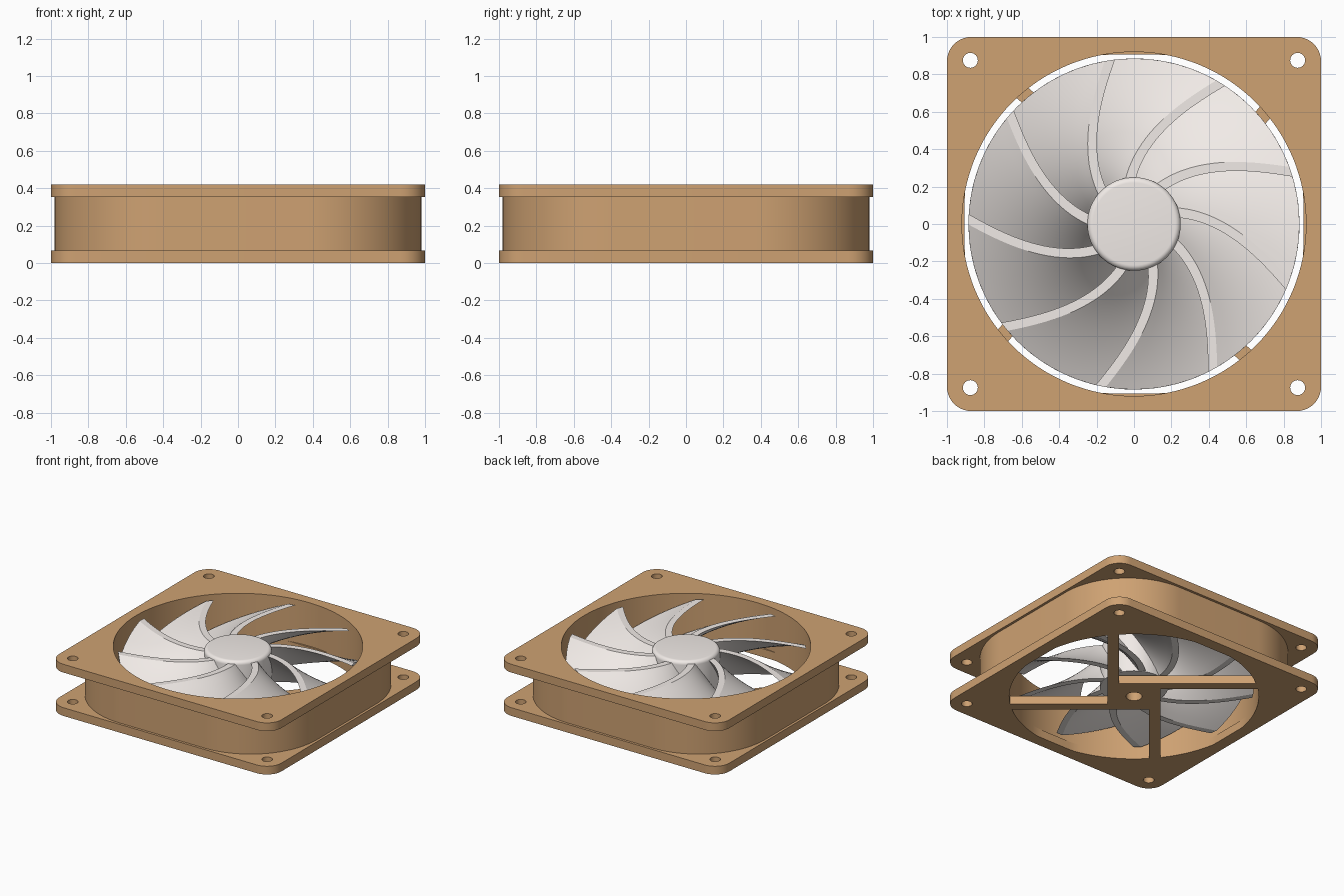
import bpy, bmesh
from math import sin, cos, pi, radians, sqrt

if "Cube" in bpy.data.objects:
    bpy.data.objects.remove(bpy.data.objects["Cube"])


def material(name, color):
    m = bpy.data.materials.new(name)
    m.diffuse_color = (*color, 1)
    m.use_nodes = True
    m.node_tree.nodes["Principled BSDF"].inputs["Base Color"].default_value = m.diffuse_color
    return m


tan = material("tan_plastic", (0.62, 0.36, 0.17))
pale = material("pale_plastic", (0.88, 0.83, 0.80))


def circle(r, n, cx=0, cy=0):
    return [(cx + r * cos(2 * pi * i / n), cy + r * sin(2 * pi * i / n)) for i in range(n)]


def rounded_square(half, r, n):
    pts = []
    for q, (sx, sy) in enumerate([(1, 1), (-1, 1), (-1, -1), (1, -1)]):
        for i in range(n + 1):
            a = pi / 2 * (q + i / n)
            pts.append((sx * (half - r) + r * cos(a), sy * (half - r) + r * sin(a)))
    return pts


def finish(ob, mat, angle=30):
    ob.data.materials.append(mat)
    bpy.ops.object.select_all(action='DESELECT')
    ob.select_set(True)
    bpy.context.view_layer.objects.active = ob
    if ob.type == 'CURVE':
        bpy.ops.object.convert(target='MESH')
    bpy.ops.object.shade_smooth_by_angle(angle=radians(angle))


def plate(name, loops, z0, z1, mat):
    """Flat plate from an outline and its hole loops."""
    cu = bpy.data.curves.new(name, 'CURVE')
    cu.dimensions = '2D'
    cu.fill_mode = 'BOTH'
    cu.extrude = (z1 - z0) / 2
    for pts in loops:
        sp = cu.splines.new('POLY')
        sp.points.add(len(pts) - 1)
        for p, (x, y) in zip(sp.points, pts):
            p.co = (x, y, 0, 1)
        sp.use_cyclic_u = True
    ob = bpy.data.objects.new(name, cu)
    bpy.context.collection.objects.link(ob)
    ob.location.z = (z0 + z1) / 2
    finish(ob, mat)


def mesh_object(name, bm, mat, angle=30):
    bmesh.ops.recalc_face_normals(bm, faces=bm.faces)
    me = bpy.data.meshes.new(name)
    bm.to_mesh(me)
    bm.free()
    ob = bpy.data.objects.new(name, me)
    bpy.context.collection.objects.link(ob)
    finish(ob, mat, angle)


# Square flanges with rounded corners, opening and screw holes
outline = rounded_square(1.0, 0.13, 10)
opening = circle(0.92, 128)
holes = [circle(0.04, 24, sx * 0.875, sy * 0.875) for sx in (-1, 1) for sy in (-1, 1)]
# the lower opening is slightly flattened on its four sides
flat_opening = [tuple(max(-0.905, min(0.905, c)) for c in p) for p in opening]
plate("lower_flange", [outline, flat_opening] + holes, 0, 0.067, tan)
plate("upper_flange", [outline, opening] + holes, 0.353, 0.42, tan)

# Duct between the flanges: softly rounded square outside, round inside
plate("duct", [rounded_square(0.98, 0.6, 32), opening], 0.067, 0.353, tan)

# Pinwheel motor mount with four offset struts
mount = []
for k in range(4):
    t = radians(50 + 90 * k)
    for x, y in [(sqrt(0.925**2 - 0.194**2), -0.194), (sqrt(0.925**2 - 0.112**2), -0.112),
                 (0.194, -0.112)]:
        mount.append((x * cos(t) - y * sin(t), x * sin(t) + y * cos(t)))
plate("motor_mount", [mount, circle(0.06, 32)], 0, 0.067, tan)

# Rotor hub with a rounded top edge
profile = [(0.25, 0.075)] + [(0.22 + 0.03 * cos(pi / 12 * i), 0.38 + 0.03 * sin(pi / 12 * i))
                             for i in range(7)]
bm = bmesh.new()
rings = [[bm.verts.new((x, y, z)) for x, y in circle(r, 64)] for r, z in profile]
for a, b in zip(rings, rings[1:]):
    for i in range(64):
        j = (i + 1) % 64
        bm.faces.new((a[i], a[j], b[j], b[i]))
bm.faces.new(rings[0])
bm.faces.new(rings[-1])
mesh_object("rotor_hub", bm, pale)

# Swept blades: top edge curve twisting down to the lower edge
NR, NZ, TOP, LOW, TWIST, WIDTH = 20, 10, 0.388, 0.08, 50, 0.055


def blade_point(i, j, side, turn):
    r = 0.235 + (0.885 - 0.235) * i / NR
    u, f = r - 0.26, j / NZ
    a = radians(133 - 77 * u + 34.6 * u * u + TWIST * f + turn) + side * WIDTH / 2 / r
    return (r * cos(a), r * sin(a), TOP + (LOW - TOP) * f)


for k in range(9):
    bm = bmesh.new()
    g = [[[bm.verts.new(blade_point(i, j, s, 40 * k)) for j in range(NZ + 1)]
          for i in range(NR + 1)] for s in (-1, 1)]
    for s in g:
        for i in range(NR):
            for j in range(NZ):
                bm.faces.new((s[i][j], s[i + 1][j], s[i + 1][j + 1], s[i][j + 1]))
    for i in range(NR):
        for j in (0, NZ):
            bm.faces.new((g[0][i][j], g[0][i + 1][j], g[1][i + 1][j], g[1][i][j]))
    for j in range(NZ):
        for i in (0, NR):
            bm.faces.new((g[0][i][j], g[0][i][j + 1], g[1][i][j + 1], g[1][i][j]))
    mesh_object(f"blade_{k + 1}", bm, pale, 14)
